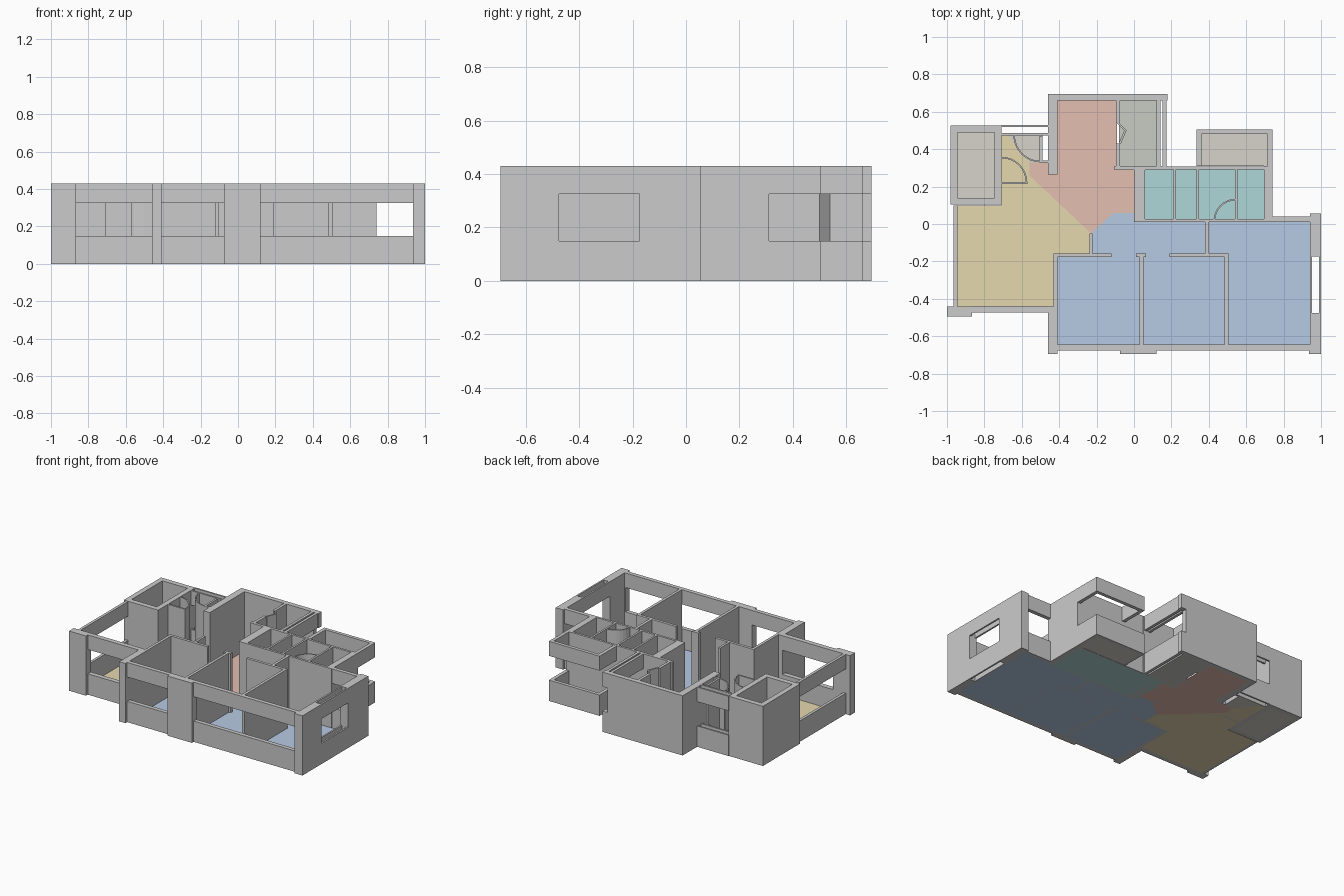
import bpy, math

if "Cube" in bpy.data.objects:
    bpy.data.objects.remove(bpy.data.objects["Cube"])

H, SILL, HEAD = 0.43, 0.15, 0.325   # wall top, window sill, window head
T, F = 0.02, 0.004                  # thin wall, floor thickness
FRONT, HALL, MID, BACK, TOP = -.645, -.167, .015, .30, .66   # main cross lines
WEST, EAST, CORE = -.945, .94, -.41


def prism(name, pts, z0, z1, mat=None):
    n = len(pts)
    area = sum(pts[i - 1][0] * pts[i][1] - pts[i][0] * pts[i - 1][1] for i in range(n))
    pts = pts if area > 0 else pts[::-1]
    verts = [(x, y, z) for z in (z0, z1) for x, y in pts]
    faces = [tuple(range(n))[::-1], tuple(range(n, 2 * n))]
    faces += [(i, (i + 1) % n, n + (i + 1) % n, n + i) for i in range(n)]
    me = bpy.data.meshes.new(name)
    me.from_pydata(verts, [], faces)
    bpy.context.collection.objects.link(bpy.data.objects.new(name, me))
    if mat:
        me.materials.append(mat)


def box(name, x0, x1, y0, y1, z0=0, z1=H, mat=None):
    prism(name, [(x0, y0), (x1, y0), (x1, y1), (x0, y1)], z0, z1, mat)


def window(name, x0, x1, y0, y1):
    """Wall strip below the sill and above the head of an opening."""
    box(name + "_sill", x0, x1, y0, y1, 0, SILL)
    box(name + "_lintel", x0, x1, y0, y1, HEAD, H)


def across(name, y, x0, x1, t=T, make=box):
    """Wall along x, centred on y."""
    make(name, x0, x1, y - t / 2, y + t / 2)


def along(name, x, y0, y1, t=T, make=box):
    """Wall along y, centred on x."""
    make(name, x - t / 2, x + t / 2, y0, y1)


def shell(name, x0, x1, y0, y1, t, sides, mat, make=box):
    """Floor with walls outside the chosen sides: Left, Right, Front, Back."""
    box(name + "_floor", x0, x1, y0, y1, 0, F, mat)
    if "L" in sides:
        make(name + "_left_wall", x0 - t, x0, y0, y1 + t)
    if "R" in sides:
        make(name + "_right_wall", x1, x1 + t, y0, y1 + t)
    if "F" in sides:
        make(name + "_front_wall", x0 - t, x1 + t, y0 - t, y0)
    if "B" in sides:
        make(name + "_back_wall", x0, x1, y1, y1 + t)


def arc(name, cx, cy, r, a0, t=.008, n=8):
    """Quarter-circle door sweep, starting at angle a0."""
    ring = [(math.cos(a), math.sin(a)) for a in (math.radians(a0 + 90 * i / n) for i in range(n + 1))]
    pts = [(cx + r * c, cy + r * s) for c, s in ring]
    prism(name, pts + [(cx + (r - t) * c, cy + (r - t) * s) for c, s in reversed(ring)], 0, H)


def colour(name, *rgb):
    m = bpy.data.materials.new(name)
    m.diffuse_color = (*rgb, 1)
    m.use_nodes = True
    m.node_tree.nodes["Principled BSDF"].inputs["Base Color"].default_value = m.diffuse_color
    return m


blue = colour("blue", .47, .59, .77)
tan = colour("tan", .79, .69, .43)
red = colour("salmon", .78, .52, .44)
teal = colour("teal", .43, .68, .68)
sage = colour("sage", .58, .60, .55)
stone = colour("stone", .68, .65, .60)

# Store room, balcony and utility room
shell("store", WEST, -.745, .14, .49, .037, "LRFB", stone)
shell("balcony", .36, .715, .31, .48, .025, "LRB", stone, window)
box("utility_floor", -.08, .13, .31, TOP, 0, F, sage)

# Living, dining and hall floors meet on a diagonal
knee, door = (-.23, -.05), (-.56, .26)
prism("living_floor", [(WEST, -.44), (-.43, -.44), (-.43, HALL), (knee[0], HALL), knee, door,
                       (-.56, .33), (-.68, .48), (-.71, .48), (-.71, .1), (WEST, .1)], 0, F, tan)
prism("dining_floor", [(CORE, TOP), (-.09, TOP), (-.09, BACK), (0, BACK), (0, .06), (-.11, .06),
                       knee, door, (-.56, .33), (CORE, .33)], 0, F, red)
prism("hall_floor", [(knee[0], HALL), (.39, HALL), (.39, MID), (0, MID), (0, .06), (-.11, .06), knee], 0, F, blue)
prism("entry_floor", [(-.56, .33), (-.49, .33), (-.49, .48), (-.68, .48)], 0, F, stone)

# Three bedrooms in a row, with dividers between them
edges = [CORE, .04, .495, EAST]
for i in range(3):
    box(f"bedroom_{i + 1}_floor", edges[i], edges[i + 1], FRONT, HALL, 0, F, blue)
    if i:
        along(f"bedroom_divider_{i}", edges[i], FRONT, HALL)
box("bedroom_3_floor_back", .40, EAST, HALL, MID, 0, F, blue)
along("bedroom_1_side_wall", CORE - T / 2, -.44, HALL)
across("bedroom_1_back_wall", HALL, CORE - T, -.12)
across("bedroom_2_back_wall", HALL, .19, .505)
across("divider_jamb", HALL, .01, .065)
along("hall_end_wall", .39, HALL, MID)
along("hall_left_wall", knee[0], HALL, knee[1], T * .8)

# Front facade: pillars with windows between
pillars = [(-.46, CORE), (-.075, .12), (.935, 1)]
for i, (a, b) in enumerate(pillars):
    box(f"front_pillar_{i + 1}", a, b, -.695, FRONT)
    if i:
        across(f"front_window_{i}", FRONT - .015, pillars[i - 1][1], a, .03, window)
box("front_pillar_1_return", -.46, CORE, FRONT, -.44)

# Right side wall with a double-skinned window
win = (-.475, -.175)
box("right_wall_front", EAST, 1, FRONT, win[0])
box("right_wall_back", EAST, 1, win[1], .055)
for x in (EAST + .006, .994):
    along("right_window", x, *win, .012, window)
across("bedroom_3_back_window", .025, .74, EAST, .028, window)

# Living room outer walls
box("living_corner_pillar", -1, -.865, -.495, -.44)
across("living_front_window", -.457, -.865, -.46, .035, window)
along("living_side_window", WEST - T / 2, -.44, .1, T, window)

# Bathrooms
box("bath_floor", 0, .70, MID, BACK, 0, F, teal)
box("bath_left_pillar", 0, .06, .01, .31)
box("bath_right_block", .695, .74, .01, .31)
for y in (.018, BACK):
    across("bath_cross_wall", y, .06, .70, .016)
for x in (.217, .34, .547):
    along("bath_divider", x, MID, BACK, .014)
arc("bath_door_sweep", .545, MID, .12, 90)

# Dining and utility walls
box("dining_left_wall", -.46, CORE, .265, .695)
box("dining_back_wall", CORE, .14, TOP, .695)
across("utility_front_wall", BACK, -.105, .18)
for y in (.31, .54):
    along("dining_partition", -.085, y, y + .12)
for x in (.131, .163):
    along("utility_window", x, .31, TOP, .02, window)
window("utility_corner", .14, .18, TOP, .695)
fold = [(-.08, .54), (-.04, .50), (-.07, .43)]
prism("folding_door", fold + [(x - .012, y) for x, y in reversed(fold)], 0, H)

# Entry: double-skinned window, shaft and two door sweeps
for y in (.48, .524):
    across("entry_window", y, -.71, -.46, .012, window)
across("entry_front_wall", .219, -.71, -.57, .012)
across("entry_shaft_front", .333, -.505, -.46, .015)
along("entry_shaft_side", -.497, .34, .47, .015)
arc("entry_sweep_front", -.71, .22, .14, 0)
arc("entry_sweep_back", -.50, .475, .145, 180)
